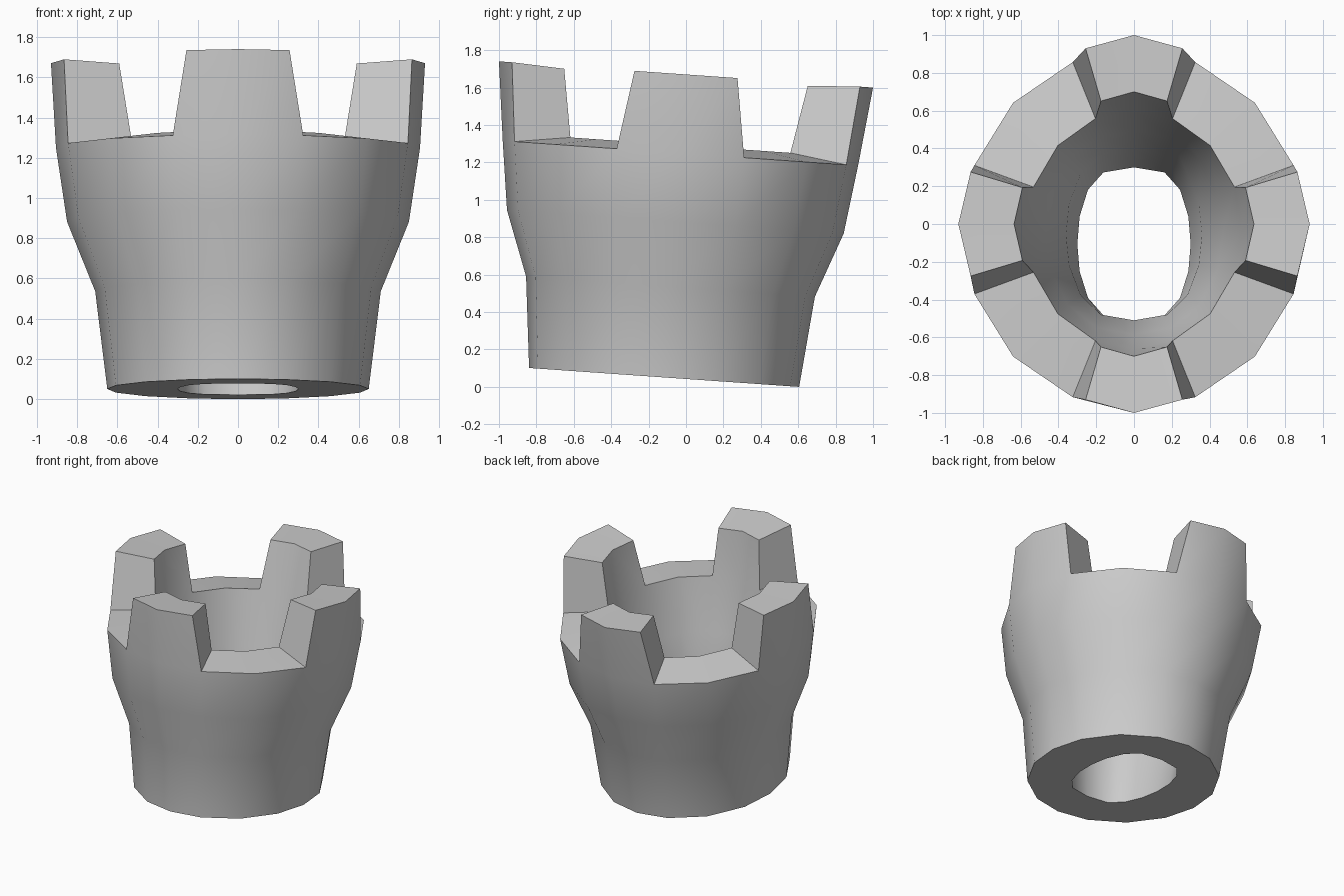
import bpy, bmesh, math

if "Cube" in bpy.data.objects:
    bpy.data.objects.remove(bpy.data.objects["Cube"])

TILT = 0.07  # every ring is tilted down toward the back
bm = bmesh.new()


def point(deg, cy, rx, ry, z, power=1.0, scale=1.0):
    a = math.radians(deg)
    c, s = math.cos(a), math.sin(a)
    x = rx * scale * math.copysign(abs(c) ** power, c) if abs(c) > 1e-6 else 0
    y = cy + ry * scale * s
    return bm.verts.new((x, y, z - TILT * y))


# sixteen columns: three under each merlon, one in the middle of each gap
ANGLES = [90 * k + d for k in range(4) for d in (-21, 0, 21, 45)]
N = len(ANGLES)


def ring(*args):
    return [point(a, *args) for a in ANGLES]


def bridge(r0, r1, skip=()):
    for i in range(N):
        if i % 4 not in skip:
            j = (i + 1) % N
            bm.faces.new((r0[i], r0[j], r1[j], r1[i]))


# outer wall and inner wall: centre y, x radius, y radius, height, squareness
outer = [ring(*p) for p in [(-0.117, 0.65, 0.722, 0.042),
                            (-0.083, 0.71, 0.772, 0.53),
                            (-0.057, 0.85, 0.90, 0.878),
                            (-0.03, 0.905, 0.95, 1.247)]]
inner = [ring(*p) for p in [(-0.105, 0.30, 0.405, 0.042, 0.6),
                            (-0.055, 0.36, 0.455, 0.53, 0.7),
                            (-0.045, 0.47, 0.54, 0.89, 0.85),
                            (-0.03, 0.57, 0.63, 1.29)]]
for wall in (outer, inner):
    for lo, hi in zip(wall, wall[1:]):
        bridge(lo, hi)
bridge(outer[0], inner[0])                       # flat underside
bridge(outer[-1], inner[-1], skip=(0, 1))        # gap floors

# four merlons
for k in range(4):
    lo_o = outer[-1][4 * k:4 * k + 3]
    lo_i = inner[-1][4 * k:4 * k + 3]
    cols = ((-16.5, 0.97), (0, 1.0), (16.5, 0.97))
    hi_o = [point(90 * k + d, 0, 0.93, 1.0, 1.67, 1, s) for d, s in cols]
    hi_i = [point(90 * k + d, 0, 0.635, 0.70, 1.655, 1, s) for d, s in cols]
    for j in range(2):
        bm.faces.new((lo_o[j], lo_o[j + 1], hi_o[j + 1], hi_o[j]))
        bm.faces.new((lo_i[j], lo_i[j + 1], hi_i[j + 1], hi_i[j]))
        bm.faces.new((hi_o[j], hi_o[j + 1], hi_i[j + 1], hi_i[j]))
    for j in (0, 2):
        bm.faces.new((lo_o[j], hi_o[j], hi_i[j], lo_i[j]))

bmesh.ops.recalc_face_normals(bm, faces=bm.faces[:])
mesh = bpy.data.meshes.new("castle_crown")
bm.to_mesh(mesh)
bm.free()
obj = bpy.data.objects.new("castle_crown", mesh)
bpy.context.collection.objects.link(obj)
bpy.context.view_layer.objects.active = obj
obj.select_set(True)
bpy.ops.object.shade_smooth_by_angle(angle=math.radians(65))
